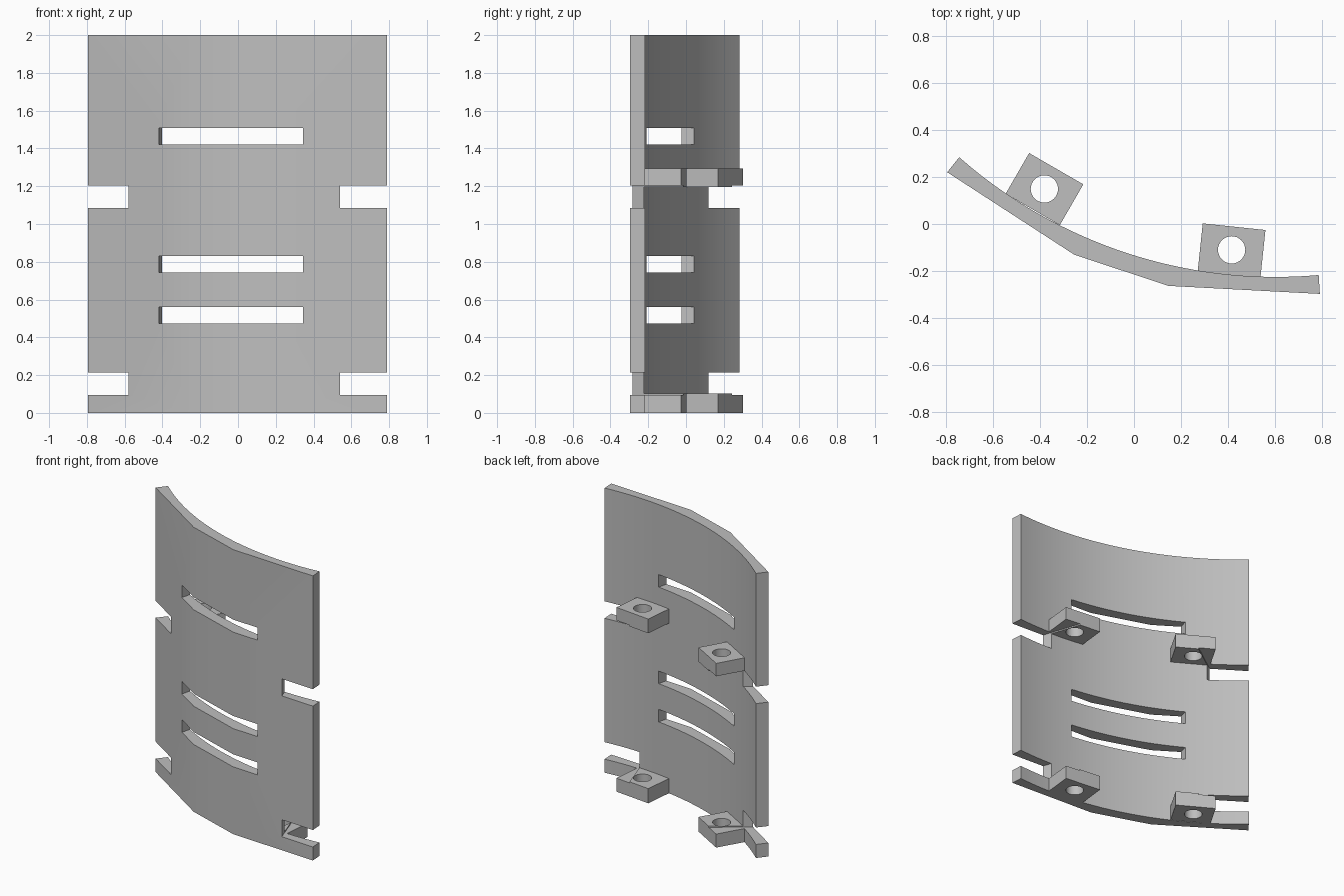
import bpy, bmesh
from math import sqrt, radians
from mathutils import Vector, Matrix

cube = bpy.data.objects.get("Cube")
if cube:
    bpy.data.objects.remove(cube)

grey = bpy.data.materials.new("light grey")
grey.use_nodes = True
colour = (0.52, 0.52, 0.52, 1)
grey.diffuse_color = colour
grey.node_tree.nodes["Principled BSDF"].inputs["Base Color"].default_value = colour


def prism(name, outline, z0, z1):
    """Extrude a top-view outline between two heights."""
    bm = bmesh.new()
    face = bm.faces.new([bm.verts.new((x, y, z0)) for x, y in outline])
    top = bmesh.ops.extrude_face_region(bm, geom=[face])["geom"]
    bmesh.ops.translate(bm, vec=(0, 0, z1 - z0),
                        verts=[v for v in top if isinstance(v, bmesh.types.BMVert)])
    bmesh.ops.recalc_face_normals(bm, faces=bm.faces)
    mesh = bpy.data.meshes.new(name)
    bm.to_mesh(mesh)
    bm.free()
    mesh.materials.append(grey)
    obj = bpy.data.objects.new(name, mesh)
    bpy.context.collection.objects.link(obj)
    return obj


def cut(obj, cutters):
    for cutter in cutters:
        cutter.hide_render = True
        mod = obj.modifiers.new(cutter.name, "BOOLEAN")
        mod.operation = "DIFFERENCE"
        mod.solver = "EXACT"
        mod.object = cutter
    bpy.context.view_layer.objects.active = obj
    for mod in list(obj.modifiers):
        bpy.ops.object.modifier_apply(modifier=mod.name)


def smooth(obj):
    bpy.ops.object.select_all(action="DESELECT")
    obj.select_set(True)
    bpy.context.view_layer.objects.active = obj
    bpy.ops.object.shade_smooth_by_angle(angle=radians(30))


# Curved panel: faceted front, round back
cx, cy, radius = 0.605, 1.815, 2.04
steps = 32
back = []
for i in range(steps + 1):
    x = 0.785 - 1.528 * i / steps
    back.append((x, cy - sqrt(radius ** 2 - (x - cx) ** 2)))
front = [(-0.794, 0.22), (-0.253, -0.131), (0.147, -0.263), (0.79, -0.297)]
panel = prism("curved_panel", front + back, 0, 2)

# Slots share one slanted outline
slot = [(-0.47, -0.225), (0.29, -0.5), (0.41, 0), (-0.355, 0.235)]
slot_cutters = [prism("slot_cutter", slot, z, z + 0.088) for z in (0.473, 0.742, 1.42)]

# Side notches with slanted inner walls
left_wall = [Vector((-0.58, 0.08)) + Vector((0.233, 0.165)) * t for t in (-1, 2)]
right_wall = [Vector((0.54, -0.285)) + Vector((-0.32, 0.95)) * t for t in (-0.2, 0.6)]
notches = [left_wall + [Vector((-1.2, 0.5)), Vector((-1.2, 0))],
           right_wall + [Vector((1.2, 0.3)), Vector((1.2, -0.5))]]
notch_cutters = [prism("notch_cutter", n, z, z + 0.119)
                 for n in notches for z in (0.095, 1.085)]

cut(panel, slot_cutters + notch_cutters)
smooth(panel)

# Mounting lugs: centre, hole centre, size, turn
lugs = {"right": ((-0.379, 0.151), (-0.381, 0.149), (0.266, 0.194), -30),
        "left": ((0.415, -0.111), (0.415, -0.11), (0.268, 0.2), -6)}
for side, (centre, hole, (w, d), turn) in lugs.items():
    spin = Matrix.Rotation(radians(turn), 2)
    corners = [(-w / 2, -d / 2 - 0.006), (w / 2, -d / 2 - 0.006), (w / 2, d / 2), (-w / 2, d / 2)]
    outline = [Vector(centre) + spin @ Vector(c) for c in corners]
    ring = [Vector(hole) + Matrix.Rotation(radians(360 * i / 32), 2) @ Vector((0.058, 0))
            for i in range(32)]
    drill = prism("hole_cutter", ring, -0.5, 2.5)
    for level, z0, z1 in (("lower", 0, 0.103), ("upper", 1.195, 1.295)):
        lug = prism(f"{level}_{side}_lug", outline, z0, z1)
        cut(lug, [drill] + notch_cutters)
        smooth(lug)
    bpy.data.objects.remove(drill)

for cutter in slot_cutters + notch_cutters:
    bpy.data.objects.remove(cutter)
